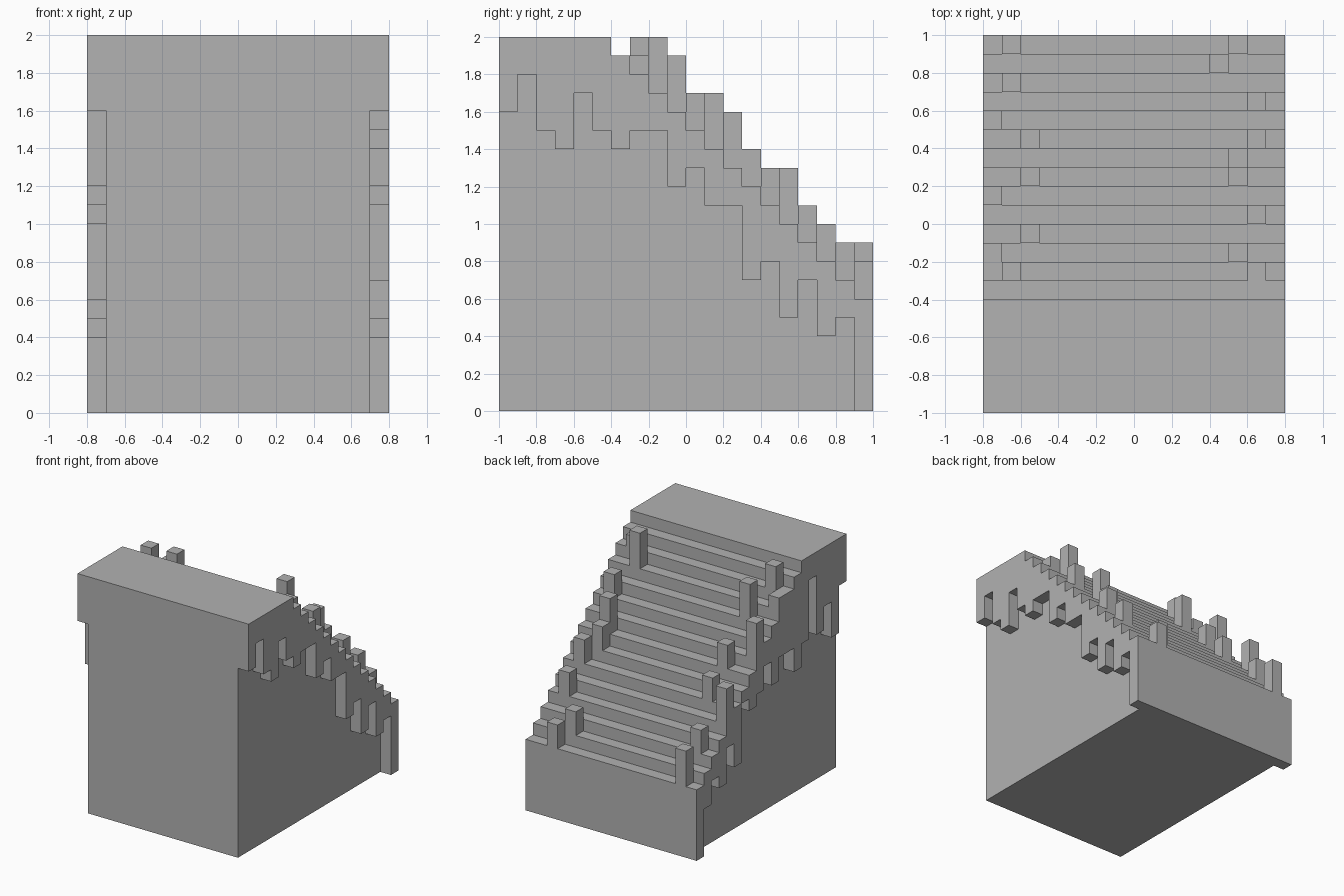
import bpy
import bmesh

UNIT = 0.1          # one block
HALF_LENGTH = 10    # blocks from the centre to the front or back
INNER, OUTER = 7, 8 # half widths of the core and of the side cladding

default_cube = bpy.data.objects.get("Cube")
if default_cube:
    bpy.data.objects.remove(default_cube, do_unlink=True)

stone = bpy.data.materials.new("stone_grey")
stone.use_nodes = True
grey = (0.445, 0.445, 0.445, 1.0)
stone.diffuse_color = grey
stone.node_tree.nodes["Principled BSDF"].inputs["Base Color"].default_value = grey


def step_height(row):
    """Height of the staircase in blocks, for a row counted from the front."""
    return min(20, 25 - row)


def extrude_profile(name, profile, x_start, x_end):
    """Extrude a (y, z) outline, in blocks, along x."""
    bm = bmesh.new()
    outline = [bm.verts.new((x_start * UNIT, y * UNIT, z * UNIT)) for y, z in profile]
    side = bm.faces.new(outline)
    result = bmesh.ops.extrude_face_region(bm, geom=[side])
    moved = [v for v in result["geom"] if isinstance(v, bmesh.types.BMVert)]
    bmesh.ops.translate(bm, verts=moved, vec=((x_end - x_start) * UNIT, 0, 0))
    bmesh.ops.recalc_face_normals(bm, faces=bm.faces)
    mesh = bpy.data.meshes.new(name)
    bm.to_mesh(mesh)
    bm.free()
    mesh.materials.append(stone)
    obj = bpy.data.objects.new(name, mesh)
    bpy.context.collection.objects.link(obj)
    return obj


def stair_profile(bottoms):
    """Outline with stepped top and the given underside for each row."""
    points = []

    def add(point):
        if not points or points[-1] != point:
            points.append(point)

    for row, bottom in enumerate(bottoms):
        add((row - HALF_LENGTH, bottom))
        add((row + 1 - HALF_LENGTH, bottom))
    for row in reversed(range(len(bottoms))):
        add((row + 1 - HALF_LENGTH, step_height(row)))
        add((row - HALF_LENGTH, step_height(row)))
    return points


# Solid core with the staircase on its back
extrude_profile("staircase_core", stair_profile([0] * (2 * HALF_LENGTH)), -INNER, INNER)

# Ragged cladding hanging down both sides
left_bottoms = [16, 18, 15, 14, 17, 15, 14, 15, 15, 12,
                13, 11, 11, 7, 8, 5, 7, 4, 5, 0]
right_bottoms = [16, 12, 15, 13, 18, 13, 11, 13, 13, 11,
                 13, 11, 10, 11, 6, 8, 5, 6, 4, 0]
extrude_profile("left_cladding", stair_profile(left_bottoms), INNER, OUTER)
extrude_profile("right_cladding", stair_profile(right_bottoms), -OUTER, -INNER)

# Posts standing on the steps: (row, x, height above the step)
left_posts = [(7, 6, 1), (8, 5, 3), (10, 6, 2), (12, 5, 3), (13, 5, 2),
              (14, 6, 2), (16, 6, 2), (18, 4, 2), (19, 5, 2)]
right_posts = [(7, -7, 2), (8, -8, 1), (9, -6, 3), (11, -8, 3), (12, -6, 2),
               (14, -6, 2), (15, -8, 3), (17, -7, 2), (19, -7, 3)]
for label, posts in (("left_post", left_posts), ("right_post", right_posts)):
    for row, x, height in posts:
        y, base = row - HALF_LENGTH, step_height(row)
        top = base + height
        square = [(y, base), (y + 1, base), (y + 1, top), (y, top)]
        extrude_profile(label, square, x, x + 1)
